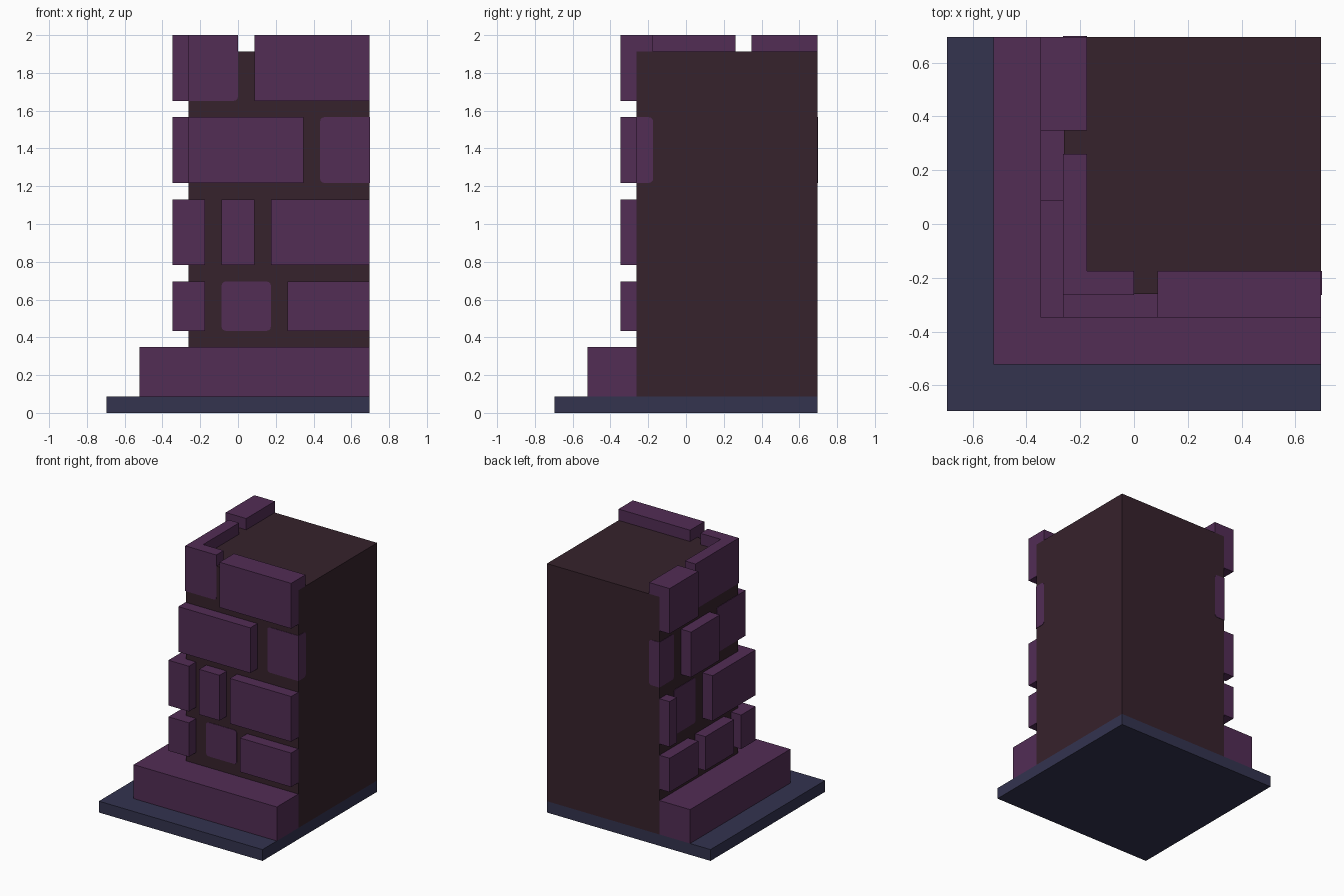
import bpy
import bmesh

cube = bpy.data.objects.get("Cube")
if cube:
    bpy.data.objects.remove(cube, do_unlink=True)

U = 2 / 23      # one building unit; all sizes below are in units
T = 0.035       # thickness of the flush stone plates


def material(name, rgb):
    m = bpy.data.materials.new(name)
    m.use_nodes = True
    m.diffuse_color = (*rgb, 1)
    m.node_tree.nodes["Principled BSDF"].inputs["Base Color"].default_value = (*rgb, 1)
    return m


STONE = material("purple_stone", (0.084, 0.026, 0.091))
MORTAR = material("dark_mortar", (0.037, 0.016, 0.025))
GROUND = material("slate_blue", (0.033, 0.033, 0.078))


def finish(name, bm, mat):
    bmesh.ops.recalc_face_normals(bm, faces=bm.faces)
    bmesh.ops.scale(bm, vec=(U, U, U), verts=bm.verts)
    me = bpy.data.meshes.new(name)
    bm.to_mesh(me)
    bm.free()
    me.materials.append(mat)
    ob = bpy.data.objects.new(name, me)
    bpy.context.collection.objects.link(ob)


def prism(outline, z0, z1):
    """Extrude a plan outline from z0 to z1."""
    bm = bmesh.new()
    face = bm.faces.new([bm.verts.new((x, y, z0)) for x, y in outline])
    top = bmesh.ops.extrude_face_region(bm, geom=[face])["geom"]
    bmesh.ops.translate(bm, vec=(0, 0, z1 - z0),
                        verts=[v for v in top if isinstance(v, bmesh.types.BMVert)])
    return bm


def rect(x0, x1, y0, y1):
    return [(x0, y0), (x1, y0), (x1, y1), (x0, y1)]


def box(name, x, y, z, mat=STONE):
    finish(name, prism(rect(*x, *y), *z), mat)


def plate(name, side, a, z, round_at, round_top=True):
    """Flush stone on one wall side, corners rounded at the listed ends."""
    x, y, run, thin = {
        "front": (a, (-3 - T, -3), 0, 1),
        "back": (a, (8, 8 + T), 0, 1),
        "right": ((-3 - T, -3), a, 1, 0),
        "left": ((8, 8 + T), a, 1, 0),
    }[side]
    bm = prism(rect(*x, *y), *z)
    edges = []
    for e in bm.edges:
        p, q = (v.co for v in e.verts)
        across = abs(p[thin] - q[thin]) > T / 2
        at_end = any(abs(p[run] - r) < 0.01 for r in round_at)
        if across and at_end and (round_top or p.z < z[1] - 0.01):
            edges.append(e)
    bmesh.ops.bevel(bm, geom=edges, offset=0.25, segments=3, profile=0.5, affect='EDGES')
    finish(name, bm, STONE)


# Ground slab, wall core and stepped plinth
box("ground_slab", (-8, 8), (-8, 8), (0, 1), GROUND)
box("wall_core", (-3, 8), (-3, 8), (1, 22), MORTAR)
finish("plinth", prism([(-6, -6), (8, -6), (8, -3), (-3, -3), (-3, 8), (-6, 8)], 1, 4), STONE)

# Height range of each stone course
ROW = {1: (5, 8), 2: (9, 13), 3: (14, 18), 4: (19, 23)}

# Raised stones on the front wall: course, start, end
for i, (row, a, b) in enumerate([(1, 3, 8), (2, -1, 1), (2, 2, 8), (3, -3, 4), (4, 1, 8)]):
    box(f"front_stone_{i + 1}", (a, b), (-4, -3), ROW[row])

# Raised stones on the right wall
for i, (row, a, b) in enumerate([(1, 4, 8), (1, -1, 3), (2, 7, 8), (3, 1, 5), (4, 4, 8)]):
    box(f"right_stone_{i + 1}", (-4, -3), (a, b), ROW[row])

# Raised corner stones
box("corner_stone_low", (-4, -2), (-4, -2), ROW[1])
box("corner_stone_mid", (-4, -2), (-4, 2), ROW[2])

# Flush stones, wrapping round the corners of the wall
plate("front_flush_low", "front", (-1, 2), ROW[1], (-1, 2))
plate("front_flush_high", "front", (5, 8 + T), ROW[3], (5,))
plate("front_flush_high_end", "left", (-3 - T, -2), ROW[3], (-2,))
plate("right_flush_mid", "right", (3, 6), ROW[2], (3, 6))
plate("right_flush_high", "right", (6, 8 + T), ROW[3], (6,))
plate("right_flush_high_end", "back", (-3 - T, -2), ROW[3], (-2,))
plate("right_flush_corner", "right", (-4, 0), ROW[3], (0,))
plate("top_corner_front", "front", (-3 - T, 0), ROW[4], (0,), False)
plate("top_corner_side", "right", (-3 - T, 3), ROW[4], (3,), False)

# Parapet standing above the core
finish("parapet_corner", prism([(-3, -3), (0, -3), (0, -2), (-2, -2), (-2, 3), (-3, 3)], 22, 23), STONE)
box("parapet_front", (1, 8), (-3, -2), (22, 23))
box("parapet_right", (-3, -2), (4, 8), (22, 23))
